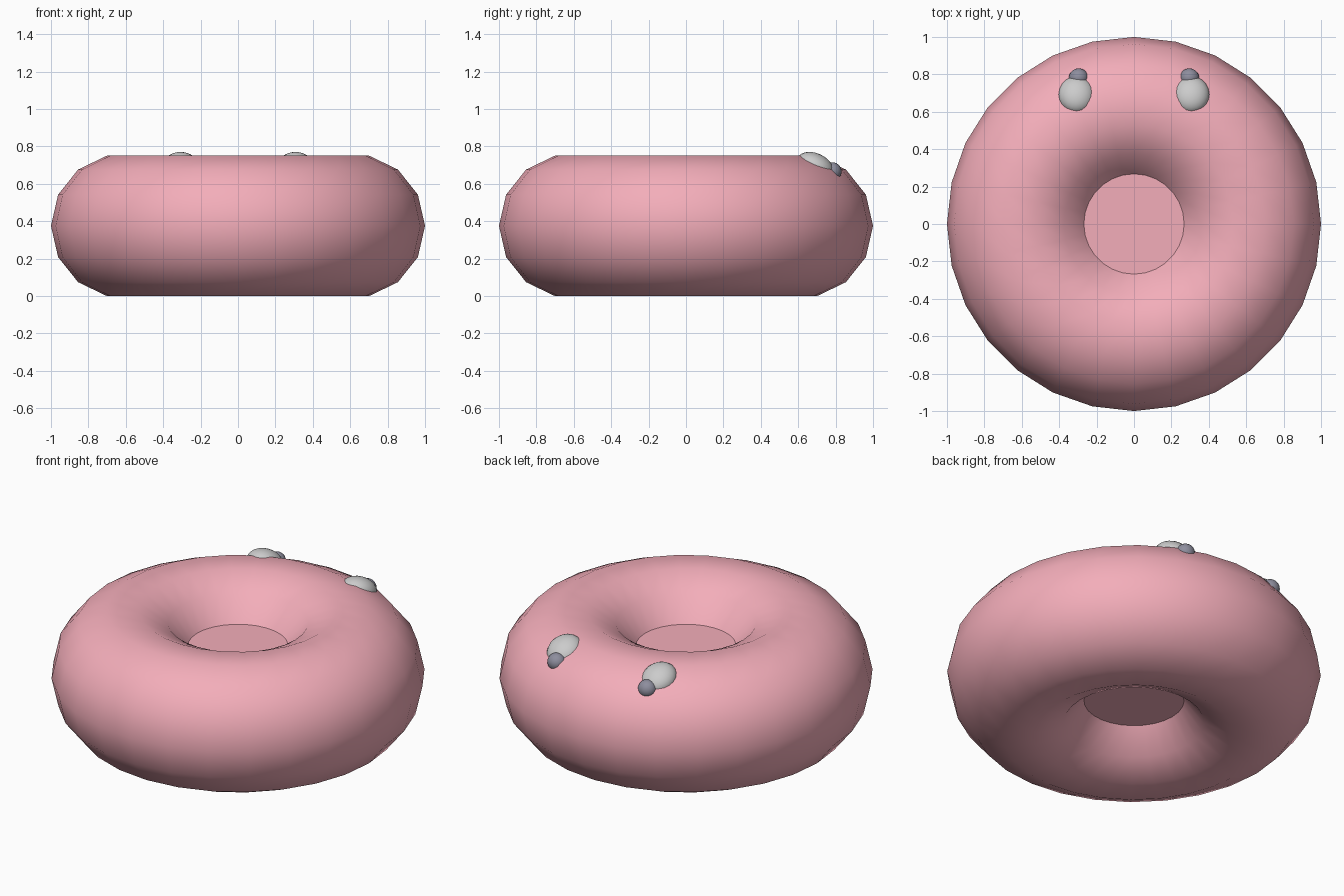
import bpy, bmesh, math

if "Cube" in bpy.data.objects:
    bpy.data.objects.remove(bpy.data.objects["Cube"])

def material(name, rgb):
    m = bpy.data.materials.new(name)
    m.diffuse_color = (*rgb, 1)
    m.use_nodes = True
    m.node_tree.nodes["Principled BSDF"].inputs["Base Color"].default_value = m.diffuse_color
    return m

pink = material("pink", (0.9, 0.42, 0.49))
dark = material("dark", (0.27, 0.27, 0.34))

# Ring body: 28 x 14 torus whose innermost loop is removed and the hole capped above and below
R, r, SEG, SIDES = 0.615, 0.385, 28, 14
bm = bmesh.new()
rings = []
for j in range(-6, 7):
    a = math.tau * j / SIDES
    rad, z = R + r * math.cos(a), 0.375 + r * math.sin(a)
    rings.append([bm.verts.new((rad * math.cos(math.tau * i / SEG),
                                rad * math.sin(math.tau * i / SEG), z)) for i in range(SEG)])
for lo, hi in zip(rings, rings[1:]):
    for i in range(SEG):
        k = (i + 1) % SEG
        bm.faces.new((lo[i], lo[k], hi[k], hi[i])).smooth = True

# Flat caps, separate so their edges stay crisp
for ring in (rings[0], rings[-1]):
    cap = [bm.verts.new(v.co) for v in ring]
    bm.faces.new(cap if ring is rings[-1] else cap[::-1])
mesh = bpy.data.meshes.new("ring_body")
bm.to_mesh(mesh)
bm.free()
mesh.materials.append(pink)
bpy.context.collection.objects.link(bpy.data.objects.new("ring_body", mesh))

def ball(name, loc, scale, tilt=0, mat=None):
    bpy.ops.mesh.primitive_uv_sphere_add(segments=20, ring_count=12, radius=1, location=loc,
                                         rotation=(tilt, 0, 0))
    ob = bpy.context.object
    ob.name = name
    ob.scale = scale
    bpy.ops.object.shade_smooth()
    if mat:
        ob.data.materials.append(mat)

# Eyes and pupils half sunk into the back upper side
for side, s in (("left", -1), ("right", 1)):
    ball(side + "_eye", (s * 0.307, 0.69, 0.693), (0.097, 0.105, 0.07), math.radians(-25))
    ball(side + "_pupil", (s * 0.296, 0.782, 0.665), (0.052, 0.05, 0.05), 0, dark)
